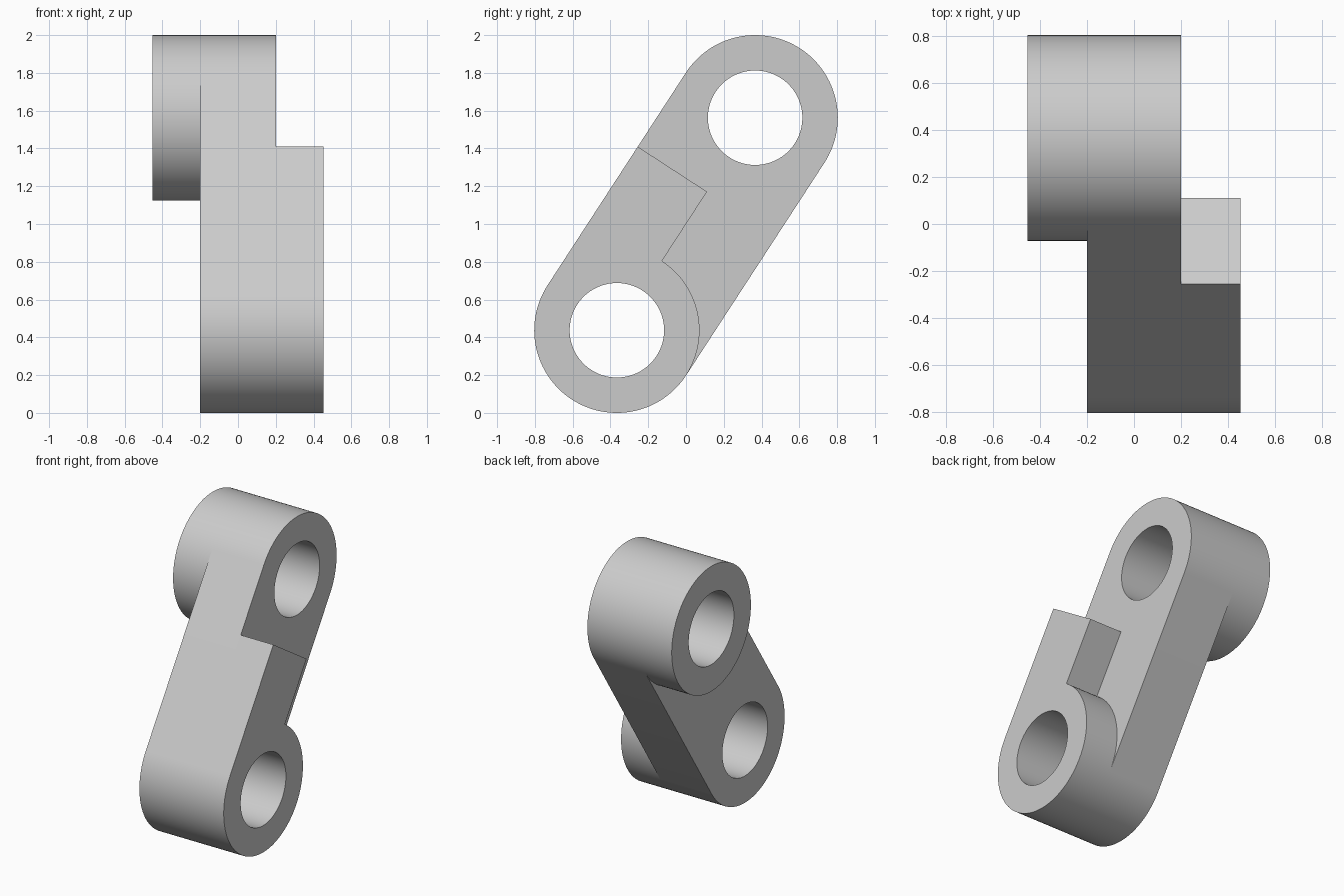
import bpy, bmesh
from math import sin, cos, pi, radians
from mathutils import Vector

cube = bpy.data.objects.get("Cube")
if cube:
    bpy.data.objects.remove(cube, do_unlink=True)

R, HOLE = 0.4375, 0.25
LOW = Vector((-0.366, R))
HIGH = Vector((0.366, 2 - R))
ALONG = (HIGH - LOW).normalized()       # direction of the link in the YZ plane
ACROSS = Vector((-ALONG.y, ALONG.x))
LENGTH = (HIGH - LOW).length

grey = bpy.data.materials.new("Light grey")
grey.use_nodes = True
colour = (0.6, 0.6, 0.6, 1)
grey.diffuse_color = colour
grey.node_tree.nodes["Principled BSDF"].inputs["Base Color"].default_value = colour


def arc(offset, radius, start, end, steps):
    """Points on an arc, in the link's own along/across frame."""
    angles = [start + (end - start) * i / steps for i in range(steps + 1)]
    return [(offset + radius * cos(a), radius * sin(a)) for a in angles]


def circle(offset, radius):
    return arc(offset, radius, 0, 2 * pi, 128)[:-1]


def plate(name, loops, x0, x1):
    """Fill an outline with holes and extrude it along x."""
    bm = bmesh.new()
    edges = []
    for loop in loops:
        verts = []
        for a, b in loop:
            p = LOW + ALONG * a + ACROSS * b
            verts.append(bm.verts.new((x0, p.x, p.y)))
        edges += [bm.edges.new((v, verts[i - 1])) for i, v in enumerate(verts)]
    bmesh.ops.triangle_fill(bm, use_beauty=True, use_dissolve=False, edges=edges)
    ext = bmesh.ops.extrude_face_region(bm, geom=bm.faces[:], use_keep_orig=True)
    moved = [g for g in ext["geom"] if isinstance(g, bmesh.types.BMVert)]
    bmesh.ops.translate(bm, verts=moved, vec=(x1 - x0, 0, 0))
    bmesh.ops.recalc_face_normals(bm, faces=bm.faces[:])
    mesh = bpy.data.meshes.new(name)
    bm.to_mesh(mesh)
    bm.free()
    mesh.materials.append(grey)
    obj = bpy.data.objects.new(name, mesh)
    bpy.context.collection.objects.link(obj)
    bpy.ops.object.select_all(action="DESELECT")
    obj.select_set(True)
    bpy.context.view_layer.objects.active = obj
    bpy.ops.object.shade_smooth_by_angle(angle=radians(30))


low_hole, high_hole = circle(0, HOLE), circle(LENGTH, HOLE)

# Central link with rounded ends
link = arc(0, R, pi / 2, 1.5 * pi, 64) + arc(LENGTH, R, -pi / 2, pi / 2, 64)
plate("link_body", [link, low_hole, high_hole], -0.2, 0.2)

# Round boss on the upper end
plate("upper_boss", [circle(LENGTH, R), high_hole], -0.452, -0.2)

# Lower boss with a square stop block running up one side
stop = arc(0, R, 0, -1.5 * pi, 96) + [(2 * R, R), (2 * R, 0)]
plate("lower_boss_with_stop", [stop, low_hole], 0.2, 0.452)
